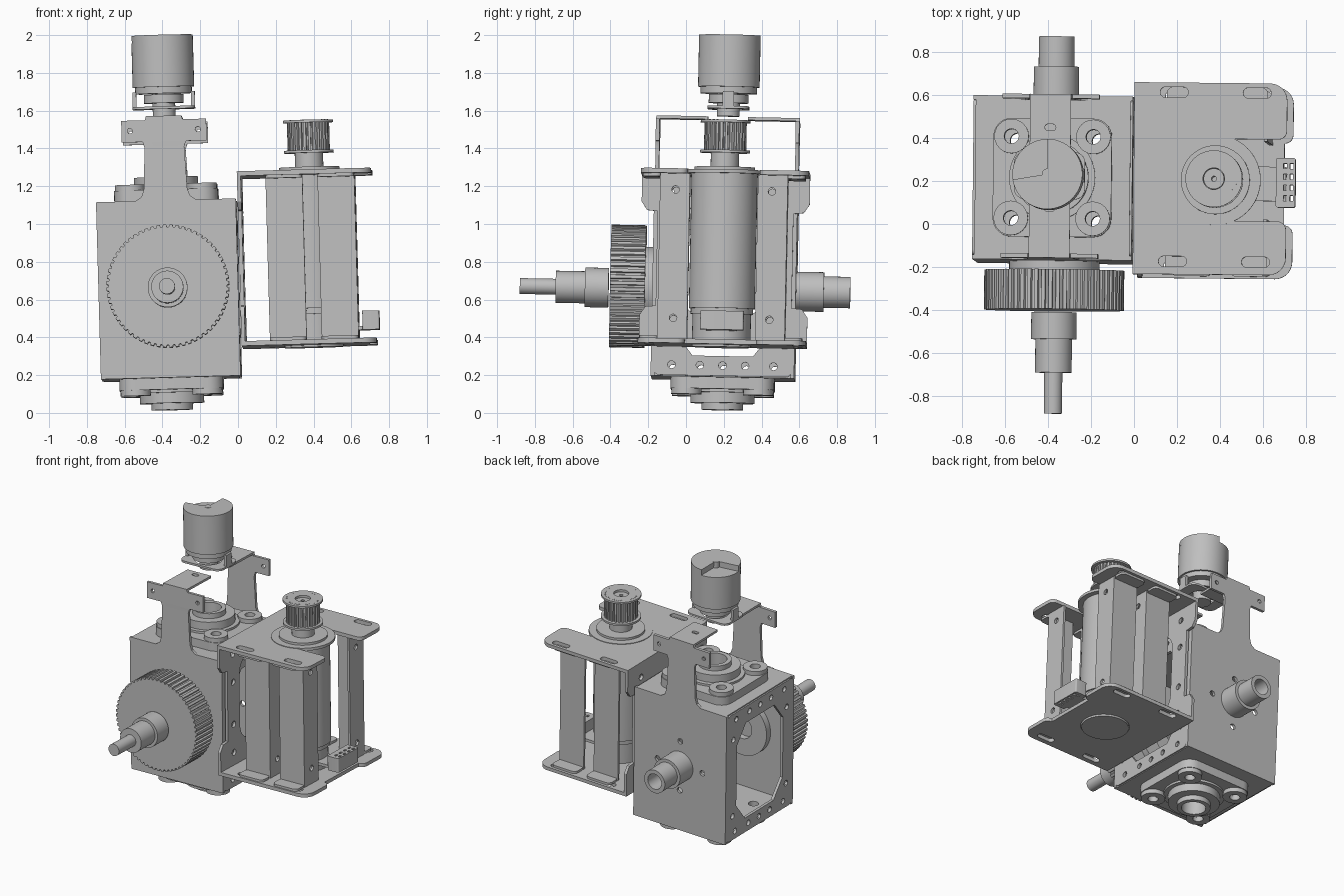
import bpy, bmesh, math
from mathutils import Matrix, Vector, Euler

if "Cube" in bpy.data.objects:
    bpy.data.objects.remove(bpy.data.objects["Cube"])

metal = bpy.data.materials.new("grey_metal")
metal.use_nodes = True
grey = (0.52, 0.52, 0.52, 1)
metal.diffuse_color = grey
metal.node_tree.nodes["Principled BSDF"].inputs["Base Color"].default_value = grey

parts = []
CX, CY, CZ = -0.365, 0.205, 0.65          # centre of the gearbox
MX, MY = 0.395, 0.2                       # axis of the side motor
AXES = {"x": ((0, 1, 0), (0, 0, 1), (1, 0, 0)),
        "y": ((1, 0, 0), (0, 0, 1), (0, 1, 0)),
        "z": ((1, 0, 0), (0, 1, 0), (0, 0, 1))}


def frame(axis):
    return Matrix([Vector(c) for c in AXES[axis]]).transposed().to_4x4()


def finish(name, mesh, matrix):
    mesh.transform(matrix)
    bm = bmesh.new()
    bm.from_mesh(mesh)
    bmesh.ops.remove_doubles(bm, verts=bm.verts, dist=1e-5)
    bmesh.ops.recalc_face_normals(bm, faces=bm.faces)
    bm.to_mesh(mesh)
    bm.free()
    mesh.materials.clear()
    mesh.materials.append(metal)
    ob = bpy.data.objects.new(name, mesh)
    bpy.context.collection.objects.link(ob)
    parts.append(ob)
    return ob


def plate(name, axis, lo, hi, outline, holes=()):
    """Sheet with holes, filled from closed loops and extruded along an axis."""
    cu = bpy.data.curves.new(name, "CURVE")
    cu.dimensions, cu.fill_mode, cu.extrude = "2D", "BOTH", (hi - lo) / 2
    for loop in [outline, *holes]:
        sp = cu.splines.new("POLY")
        sp.points.add(len(loop) - 1)
        for p, (u, v) in zip(sp.points, loop):
            p.co = (u, v, 0, 1)
        sp.use_cyclic_u = True
    tmp = bpy.data.objects.new(name + "_outline", cu)
    mesh = bpy.data.meshes.new_from_object(tmp)
    bpy.data.objects.remove(tmp)
    mid = Matrix.Translation((0, 0, (lo + hi) / 2))
    return finish(name, mesh, frame(axis) @ mid)


def lathe(name, axis, u, v, steps, bore=0, seg=48):
    """Turned part: steps are (radius, start, end) along the axis."""
    prof = [(bore, steps[0][1])]
    for r, a, b in steps:
        prof += [(r, a), (r, b)]
    prof.append((bore, steps[-1][2]))
    bm = bmesh.new()
    vs = [bm.verts.new((r, 0, w)) for r, w in prof]
    es = [bm.edges.new(p) for p in zip(vs, vs[1:])]
    if bore:
        es.append(bm.edges.new((vs[-1], vs[0])))
    bmesh.ops.spin(bm, geom=vs + es, cent=(0, 0, 0), axis=(0, 0, 1),
                   angle=math.tau, steps=seg, use_merge=True)
    mesh = bpy.data.meshes.new(name)
    bm.to_mesh(mesh)
    bm.free()
    return finish(name, mesh, frame(axis) @ Matrix.Translation((u, v, 0)))


def arc(u, v, r, a=0, b=360, n=32):
    full = b - a == 360
    ts = [math.radians(a + (b - a) * i / (n if full else n - 1)) for i in range(n)]
    return [(u + r * math.cos(t), v + r * math.sin(t)) for t in ts]


def rect(u0, v0, u1, v1, r=0.0):
    if not r:
        return [(u0, v0), (u1, v0), (u1, v1), (u0, v1)]
    return (arc(u1 - r, v0 + r, r, -90, 0, 8) + arc(u1 - r, v1 - r, r, 0, 90, 8)
            + arc(u0 + r, v1 - r, r, 90, 180, 8) + arc(u0 + r, v0 + r, r, 180, 270, 8))


def slot(u, v):
    return rect(u - 0.065, v - 0.024, u + 0.065, v + 0.024, 0.0235)


def toothed(u, v, r, depth, n):
    return [(u + q * math.cos(math.tau * (i + f) / n), v + q * math.sin(math.tau * (i + f) / n))
            for i in range(n) for f, q in ((0, r), (0.5, r), (0.6, r - depth), (0.9, r - depth))]


# Gearbox front and back walls, each with its upright arm and crossbar
half = [(0.37, 0.18), (0.37, 1.118), (0.16, 1.118), (0.128, 1.14), (0.115, 1.18),
        (0.105, 1.4), (0.115, 1.43), (0.225, 1.43), (0.225, 1.545), (0.1, 1.545), (0.095, 1.56)]
wall = [(CX + u, v) for u, v in half] + [(CX - u, v) for u, v in reversed(half)]
pins = [arc(CX + s * 0.18, 1.49, 0.014, n=12) for s in (-1, 1)]
bolts = [arc(CX + 0.18 * math.cos(t), CZ + 0.18 * math.sin(t), 0.02, n=12)
         for t in (0, math.pi / 2, math.pi, -math.pi / 2)]
plate("front_wall", "y", -0.175, -0.155, wall, pins)
plate("back_wall", "y", 0.565, 0.585, wall, pins + bolts)
for name, a, b, s in (("front", -0.175, 0.1, 0.055), ("back", 0.31, 0.585, 0.43)):
    plate(name + "_arm_tab", "z", 1.55, 1.566, rect(CX - 0.095, a, CX + 0.095, b),
          [rect(CX - 0.025, s - 0.015, CX + 0.025, s + 0.015, 0.014)])

# Gearbox side walls with a chamfered window and rows of bolt holes
window = [(-0.16, 0.29), (0.16, 0.29), (0.26, 0.42), (0.26, 0.86),
          (0.16, 0.99), (-0.16, 0.99), (-0.26, 0.86), (-0.26, 0.42)]
window = [(CY + u, v) for u, v in window]
side_holes = [arc(CY + u, v, 0.02, n=12) for v in (0.24, 1.06) for u in (-0.27, -0.12, 0, 0.12, 0.27)]
side_holes += [arc(CY + u, v, 0.02, n=12) for v in (0.36, 0.92) for u in (-0.3, 0.3)]
for name, a in (("right", -0.735), ("left", -0.015)):
    plate(name + "_side_wall", "x", a, a + 0.02,
          rect(CY - 0.365, 0.185, CY + 0.365, 1.11, 0.03), [window] + side_holes)

# Top and bottom walls with four-bolt flange bearings
corners = [(CX + i * 0.19, CY + j * 0.19) for i in (-1, 1) for j in (-1, 1)]
for name, z, s in (("top", 1.118, 1), ("bottom", 0.18, -1)):
    def span(a, b):
        return sorted((z + s * a, z + s * b))
    plate(name + "_wall", "z", *span(-0.02, 0), rect(CX - 0.36, CY - 0.365, CX + 0.36, CY + 0.365),
          [arc(CX, CY, 0.11)] + [arc(u, v, 0.034, n=16) for u, v in corners])
    plate(name + "_bearing_flange", "z", *span(0, 0.06),
          rect(CX - 0.275, CY - 0.275, CX + 0.275, CY + 0.275, 0.085),
          [arc(CX, CY, 0.1)] + [arc(u, v, 0.034, n=16) for u, v in corners])
    for u, v in corners:
        lathe(name + "_bearing_boss", "z", u, v, [(0.08, *span(0, 0.09))], 0.034, 24)
    steps = [(0.2, 0, 0.075), (0.17, 0.075, 0.13), (0.11, 0.13, 0.165)]
    lathe(name + "_bearing", "z", CX, CY, [(r, z + s * a, z + s * b) for r, a, b in steps], 0.08)

# Encoder above the gearbox: mount, stem, can and cap with an open sector
plate("encoder_mount", "z", 1.608, 1.622, rect(CX - 0.165, CY - 0.11, CX + 0.165, CY + 0.11, 0.05),
      [arc(CX, CY, 0.09)])
for s in (-1, 1):
    plate("encoder_post", "z", 1.61, 1.7, rect(CX + s * 0.155 - 0.01, CY - 0.03, CX + s * 0.155 + 0.01, CY + 0.03))
lathe("encoder_stem", "z", CX, CY, [(0.06, 1.57, 1.64), (0.105, 1.64, 1.685), (0.06, 1.685, 1.7)])
lathe("encoder_can", "z", CX, CY, [(0.15, 1.69, 1.725), (0.163, 1.725, 1.96)])
plate("encoder_cap", "z", 1.96, 2.0, arc(CX, CY, 0.163, 190, 450, 40) + [(CX, CY)])
lathe("encoder_pin", "z", CX, CY, [(0.025, 1.96, 2.002)], seg=16)

# Front toothed wheel and the stepped cross shaft
plate("toothed_wheel", "y", -0.4, -0.215, toothed(CX, CZ + 0.01, 0.325, 0.012, 60))
lathe("wheel_hub", "y", CX, CZ + 0.01, [(0.21, -0.215, -0.17)])
lathe("inner_bearing", "y", CX, CZ, [(0.2, -0.156, -0.11)], 0.08)
lathe("front_shaft", "y", CX, CZ, [(0.105, -0.41, -0.535), (0.085, -0.535, -0.69), (0.042, -0.69, -0.88)])
lathe("back_shaft", "y", CX, CZ, [(0.105, 0.58, 0.73), (0.083, 0.73, 0.87)], 0.055)

# Side motor bracket: back plate with ears, notched top plate, bottom plate
Y0, Y1 = -0.24, 0.65
ears = (rect(Y0, 0.335, Y1, 0.55, 0.07)[:16] + [(0.57, 0.56), (0.57, 1.05)])
back = [(Y0, 0.335), (Y1, 0.335), (Y1, 0.5), (0.62, 0.545), (0.565, 0.55), (0.565, 1.05),
        (0.62, 1.055), (Y1, 1.1), (Y1, 1.26), (Y0, 1.26), (Y0, 1.1), (-0.21, 1.055),
        (-0.155, 1.05), (-0.155, 0.55), (-0.21, 0.545), (Y0, 0.5)]
plate("bracket_back", "x", 0.015, 0.035, back,
      [rect(-0.02, 0.5, 0.42, 1.1, 0.12)]
      + [arc(v, z, 0.022, n=12) for v in (-0.09, 0.5) for z in (0.45, 0.65, 0.95, 1.15)])
slots = [slot(u, v) for u in (0.2, 0.585) for v in (-0.18, 0.605)]


def notched(depth_x, tip):
    lower, upper = MY - 0.19, MY + 0.19
    r = 0.08
    mouth = (arc(MX, MY, 0.19, 90, 270, 24) if depth_x == MX
             else [(depth_x, upper), (depth_x, lower)])
    return ([(0.015, Y0)] + arc(tip - r, Y0 + r, r, -90, 0, 8)
            + arc(tip - 0.04, lower - 0.04, 0.04, 0, 90, 6) + mouth[::-1]
            + arc(tip - 0.04, upper + 0.04, 0.04, -90, 0, 6)
            + arc(tip - r, Y1 - r, r, 0, 90, 8) + [(0.015, Y1)])


plate("bracket_top", "z", 1.235, 1.26, notched(MX, 0.725), slots)
plate("bracket_bottom", "z", 0.335, 0.36, notched(0.69, 0.73), slots + [arc(MX, MY, 0.16)])

# Four angle posts with feet between the bracket plates
for row, y, s in (("front", -0.13, 1), ("back", 0.53, -1)):
    for u0, u1 in ((0.165, 0.36), (0.44, 0.635)):
        plate(row + "_post_web", "y", y - 0.008, y + 0.008, rect(u0, 0.36, u1, 1.235))
        lo, hi = sorted((y, y + s * 0.15))
        plate(row + "_post_flange", "x", u1 - 0.016, u1, rect(lo, 0.36, hi, 1.235),
              [arc((lo + hi) / 2, z, 0.02, n=12) for z in (0.47, 1.15)])
        lo, hi = sorted((y, y - s * 0.1))
        for z in (0.36, 1.219):
            plate(row + "_post_foot", "z", z, z + 0.016, rect(u0, lo, u1, hi, 0.03))

# Side motor with connector and drive pulley
lathe("side_motor", "z", MX, MY, [(0.155, 0.325, 0.5), (0.165, 0.5, 0.53), (0.175, 0.53, 1.245),
                                  (0.21, 1.245, 1.264), (0.16, 1.264, 1.28), (0.075, 1.28, 1.36)])
plate("connector_arm", "z", 0.41, 0.43, rect(MX, 0.12, 0.7, 0.28))
plate("connector", "z", 0.41, 0.51, rect(0.655, 0.09, 0.745, 0.32, 0.01),
      [rect(0.69 + i * 0.03, v, 0.705 + i * 0.03, v + 0.025) for i in (0, 1) for v in (0.12, 0.17, 0.22, 0.27)])
plate("pulley_teeth", "z", 1.36, 1.53, toothed(MX, MY, 0.112, 0.012, 28), [arc(MX, MY, 0.05)])
for z in (1.355, 1.515):
    lathe("pulley_rim", "z", MX, MY, [(0.132, z, z + 0.014)], 0.05)
lathe("pulley_shaft", "z", MX, MY, [(0.048, 1.36, 1.515)], 0.012, 24)

# Slight lean of the whole assembly, then smooth round faces with sharp edges
pivot = Vector((CX, CY, CZ))
lean = (Matrix.Translation(pivot) @ Euler((-0.02, -0.028, -0.01)).to_matrix().to_4x4()
        @ Matrix.Translation(-pivot))
bpy.ops.object.select_all(action="DESELECT")
for ob in parts:
    ob.data.transform(lean)
    ob.select_set(True)
bpy.context.view_layer.objects.active = parts[0]
bpy.ops.object.shade_smooth_by_angle(angle=math.radians(30))
